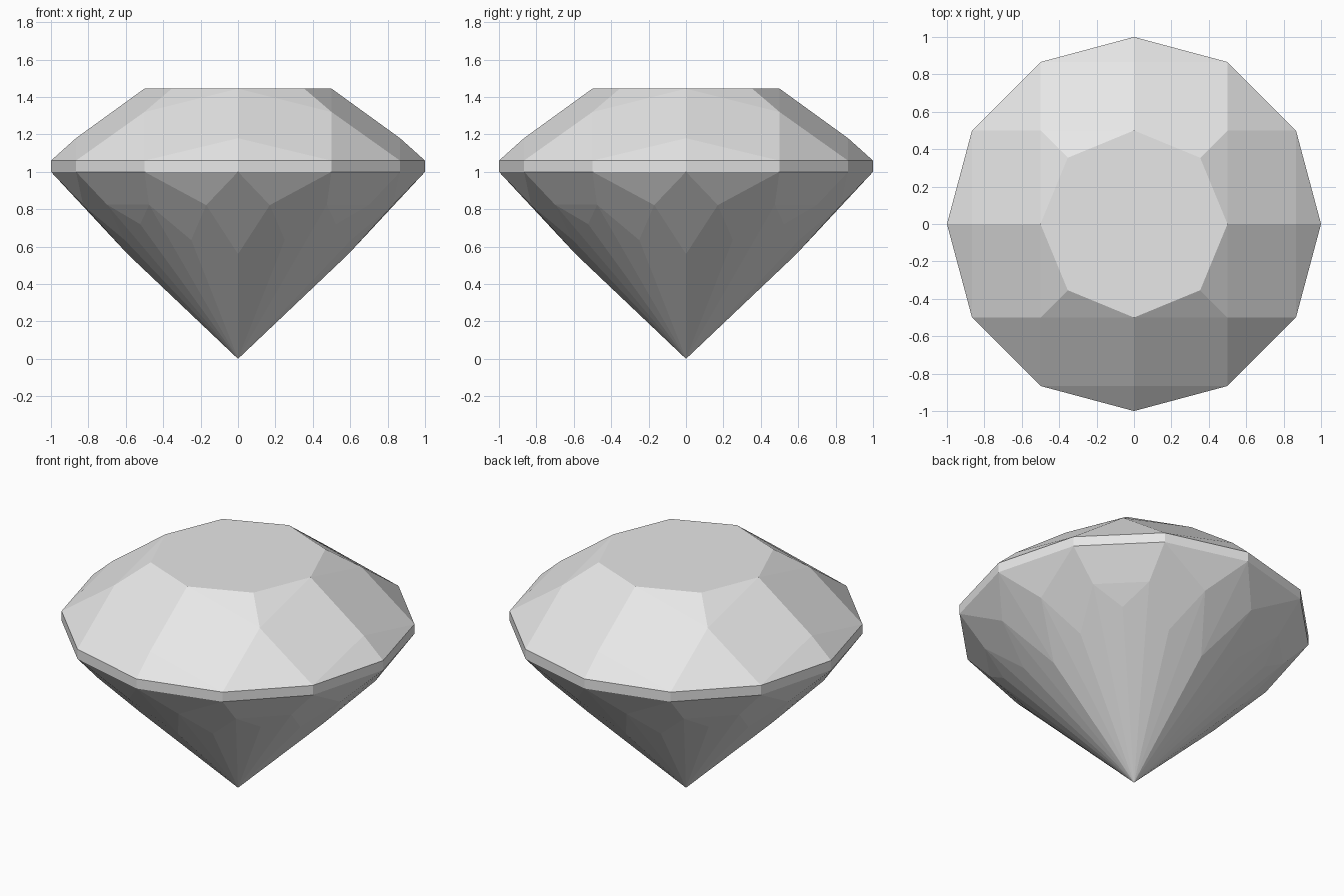
import bpy
import bmesh
from itertools import product

cube = bpy.data.objects.get("Cube")
if cube:
    bpy.data.objects.remove(cube, do_unlink=True)

# Pale grey stone
stone = bpy.data.materials.new("pale_grey_stone")
stone.use_nodes = True
colour = (0.8, 0.8, 0.8, 1)
stone.diffuse_color = colour
stone.node_tree.nodes["Principled BSDF"].inputs["Base Color"].default_value = colour

# Facet corners in one eighth of the cut stone
table = [(0, 0.5, 1.445), (0.354, 0.354, 1.445)]
crown = [(0, 0.866, 1.18), (0.5, 0.5, 1.32)]
girdle = [(x, y, z) for x, y in ((0, 1), (0.5, 0.866)) for z in (1.0, 1.06)]
pavilion = [(0.17, 0.828, 0.822), (0.475, 0.70, 0.824), (0.523, 0.523, 0.72),
            (0.25, 0.605, 0.635), (0, 0.59, 0.56), (0, 0, 0)]

# Repeat the corners around the vertical axis, without duplicates
corners = set()
for x, y, z in table + crown + girdle + pavilion:
    for sx, sy in product((-1, 1), repeat=2):
        corners.add((sx * x, sy * y, z))
        corners.add((sy * y, sx * x, z))

# Wrap the corners in flat facets and join coplanar triangles
bm = bmesh.new()
for corner in sorted(corners):
    bm.verts.new(corner)
bmesh.ops.convex_hull(bm, input=bm.verts)
bmesh.ops.dissolve_limit(bm, angle_limit=0.02, verts=bm.verts, edges=bm.edges)
bmesh.ops.recalc_face_normals(bm, faces=bm.faces)

mesh = bpy.data.meshes.new("cut_gemstone")
bm.to_mesh(mesh)
bm.free()
mesh.materials.append(stone)
gem = bpy.data.objects.new("cut_gemstone", mesh)
bpy.context.collection.objects.link(gem)
